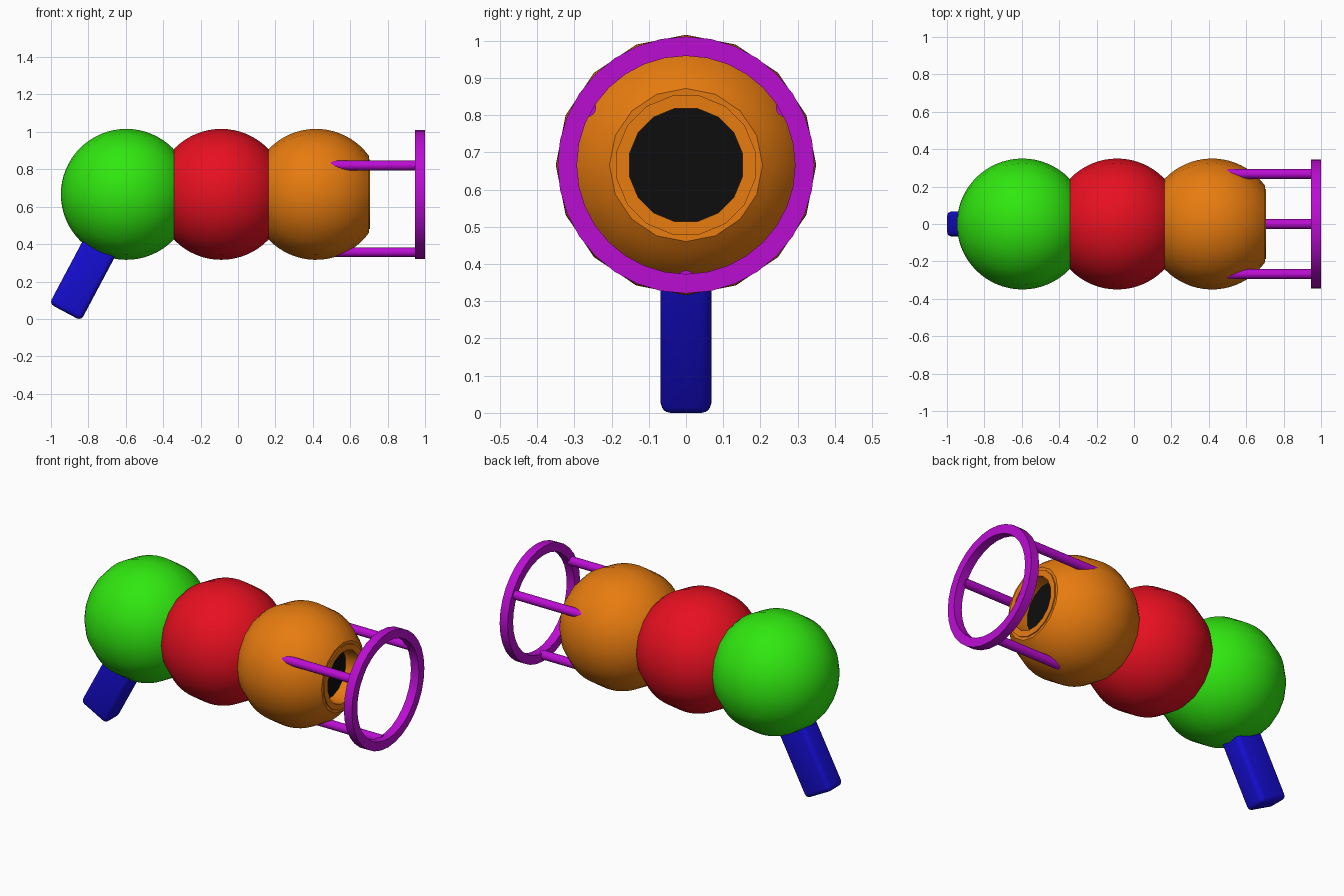
import bpy, bmesh
from math import sin, cos, pi, radians
from mathutils import Matrix

if "Cube" in bpy.data.objects:
    bpy.data.objects.remove(bpy.data.objects["Cube"])

ZC, R = 0.666, 0.35          # axis height and ball radius


def finish(name, bm, color, angle=40):
    bmesh.ops.recalc_face_normals(bm, faces=bm.faces)
    me = bpy.data.meshes.new(name)
    bm.to_mesh(me)
    bm.free()
    ob = bpy.data.objects.new(name, me)
    bpy.context.collection.objects.link(ob)
    mat = bpy.data.materials.get(str(color)) or bpy.data.materials.new(str(color))
    mat.diffuse_color = (*color, 1)
    mat.use_nodes = True
    mat.node_tree.nodes["Principled BSDF"].inputs["Base Color"].default_value = mat.diffuse_color
    me.materials.append(mat)
    bpy.ops.object.select_all(action='DESELECT')
    ob.select_set(True)
    bpy.context.view_layer.objects.active = ob
    bpy.ops.object.shade_smooth_by_angle(angle=radians(angle))
    return ob


def lathe(name, profile, segs, color, phase=0.0, closed=False, y=0, z=ZC):
    """Spin (x, radius) points round an axis parallel to x."""
    bm = bmesh.new()
    rings = []
    for x, r in profile:
        if r < 1e-5:
            rings.append([bm.verts.new((x, y, z))] * segs)
        else:
            angs = [2 * pi * (i + phase) / segs for i in range(segs)]
            rings.append([bm.verts.new((x, y + r * cos(a), z + r * sin(a))) for a in angs])
    pairs = list(zip(rings, rings[1:]))
    if closed:
        pairs.append((rings[-1], rings[0]))
    for a, b in pairs:
        for i in range(segs):
            j = (i + 1) % segs
            bm.faces.new(list(dict.fromkeys((a[i], a[j], b[j], b[i]))))
    return finish(name, bm, color)


def ball(cx, stop=pi, steps=32):
    return [(cx - R * cos(stop * i / steps), 0 if i == 0 or (i == steps and stop == pi)
             else R * sin(stop * i / steps)) for i in range(steps + 1)]


GREEN, RED, ORANGE = (0.03, 0.80, 0.005), (0.80, 0.005, 0.015), (0.80, 0.20, 0.005)
PURPLE, BLUE, BLACK = (0.50, 0.004, 0.65), (0.008, 0.004, 0.65), (0.004, 0.004, 0.004)

# Three body balls, the front one opened for the muzzle
lathe("rear_ball", ball(-0.597), 16, GREEN)
lathe("middle_ball", ball(-0.09), 16, RED)
lathe("front_ball", ball(0.417, stop=pi * 0.80, steps=26) + [(0.699, 0.18)], 16, ORANGE)

# Muzzle rim with its recessed dark bore
lathe("muzzle_rim", [(0.60, 0.19), (0.706, 0.19), (0.706, 0.155), (0.60, 0.155)],
      16, ORANGE, phase=0.5, closed=True)
lathe("bore", [(0.60, 0), (0.60, 0.157), (0.61, 0.157), (0.61, 0)], 16, BLACK, phase=0.5)

# Front sight ring and its three rods
lathe("front_ring", [(0.947, 0.293), (0.947, 0.345), (1.0, 0.345), (1.0, 0.293)],
      32, PURPLE, closed=True)
for k, deg in enumerate((30, 150, 270)):
    a = radians(deg)
    lathe(f"ring_rod_{k + 1}", [(0.45, 0), (0.45, 0.026), (0.96, 0.026), (0.96, 0)], 16,
          PURPLE, y=0.309 * cos(a), z=ZC + 0.309 * sin(a))

# Slanted rounded grip
bm = bmesh.new()
bmesh.ops.create_cube(bm, size=1, matrix=Matrix.Diagonal((0.192, 0.136, 0.5, 1)))
bmesh.ops.translate(bm, verts=bm.verts, vec=(0, 0, 0.25))
bmesh.ops.bevel(bm, geom=bm.edges[:], offset=0.026, segments=3, profile=0.5, affect='EDGES')
bmesh.ops.transform(bm, verts=bm.verts, matrix=Matrix.Translation((-0.924, 0, 0.036))
                    @ Matrix.Rotation(radians(28), 4, 'Y'))
finish("grip", bm, BLUE)
